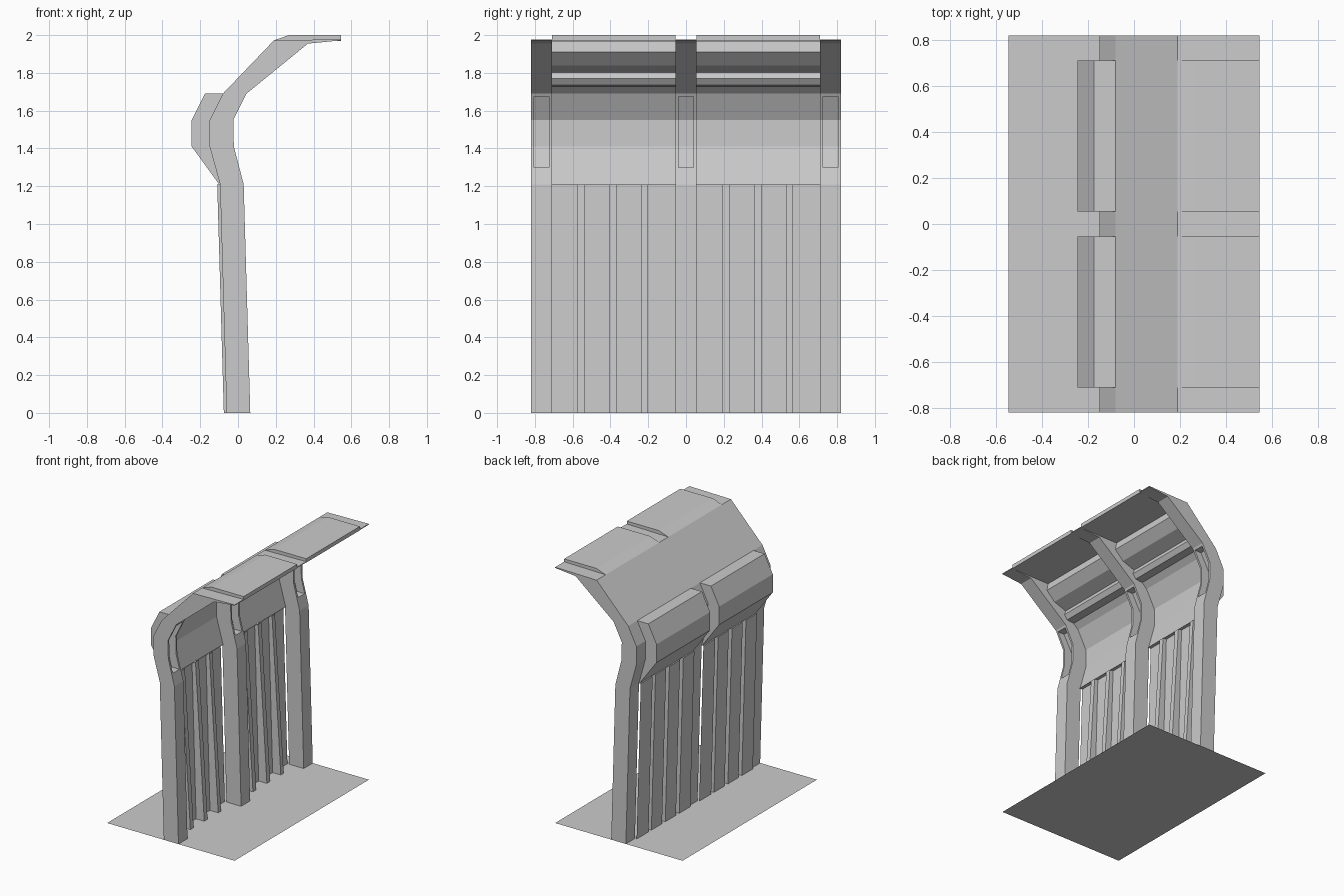
import bpy, bmesh

if "Cube" in bpy.data.objects:
    bpy.data.objects.remove(bpy.data.objects["Cube"])


def finish(name, bm):
    bmesh.ops.recalc_face_normals(bm, faces=bm.faces[:])
    me = bpy.data.meshes.new(name)
    bm.to_mesh(me)
    bm.free()
    ob = bpy.data.objects.new(name, me)
    bpy.context.collection.objects.link(ob)
    return ob


def prism(name, profile, y0, y1):
    """Closed xz profile extruded along y."""
    bm = bmesh.new()
    face = bm.faces.new([bm.verts.new((x, y0, z)) for x, z in profile])
    geo = bmesh.ops.extrude_face_region(bm, geom=[face])["geom"]
    bmesh.ops.translate(bm, vec=(0, y1 - y0, 0),
                        verts=[v for v in geo if isinstance(v, bmesh.types.BMVert)])
    return finish(name, bm)


# ground sheet
bm = bmesh.new()
bm.faces.new([bm.verts.new(p) for p in
              ((-.545, -.82, 0), (.545, -.82, 0), (.545, .82, 0), (-.545, .82, 0))])
finish("ground_sheet", bm)

# curved ribs, each with a pocket cut in the inner side
RIB = [(-.06, 0), (.065, 0), (.03, 1.21), (-.022, 1.41), (-.025, 1.55), (.045, 1.69),
       (.37, 1.955), (.545, 1.972), (.545, 1.978), (.19, 1.972), (-.08, 1.69),
       (-.15, 1.55), (-.15, 1.41), (-.095, 1.21)]
POCKET = [(.1, 1.30), (.1, 1.675), (-.02, 1.675), (-.088, 1.55), (-.088, 1.41), (-.06, 1.30)]
for i, yc in enumerate((-.765, 0, .765)):
    rib = prism(f"rib_{i}", RIB, yc - .055, yc + .055)
    cutter = prism(f"pocket_cutter_{i}", POCKET, yc - .04, yc + .04)
    cutter.hide_render = True
    cutter.hide_set(True)
    mod = rib.modifiers.new("pocket", "BOOLEAN")
    mod.operation = "DIFFERENCE"
    mod.solver = "EXACT"
    mod.object = cutter

# upper panel: bulge and roof outside, stepped beads inside
OUTER = [(-.10, 1.21), (-.245, 1.41), (-.245, 1.55), (-.175, 1.69), (-.08, 1.69),
         (.19, 1.972), (.27, 2.0), (.545, 2.0)]
INNER = [(.545, 1.97), (.21, 1.967), (.22, 1.91), (.15, 1.84), (.045, 1.803), (.055, 1.77),
         (.03, 1.735), (-.03, 1.728), (-.072, 1.69), (-.145, 1.55), (-.145, 1.41), (-.09, 1.21)]

# lower wall: folded sheet of four slats with ridges between them
SLATS = [(0, .135), (.175, .305), (.345, .475), (.51, .655)]
for i, y0 in enumerate((-.71, .055)):
    prism(f"upper_panel_{i}", OUTER + INNER, y0, y0 + .655)

    line = []
    for k, (a, b) in enumerate(SLATS):
        if k:
            line.append((a, 1))
        line += [(a, 0), (b, 0)]
        if k < 3:
            line.append((b, 1))
    bm = bmesh.new()
    low = [bm.verts.new((-.075 + .07 * r, y0 + y, 0)) for y, r in line]
    top = [bm.verts.new((-.11 + .03 * r, y0 + y, 1.21)) for y, r in line]
    for k in range(len(line) - 1):
        bm.faces.new((low[k], low[k + 1], top[k + 1], top[k]))
    # small caps closing the slat tops
    for a, b in SLATS:
        bm.faces.new([bm.verts.new((x, y0 + y, 1.21)) for x, y in
                      ((-.11, a), (-.11, b), (-.085, b), (-.085, a))])
    finish(f"slatted_wall_{i}", bm)
